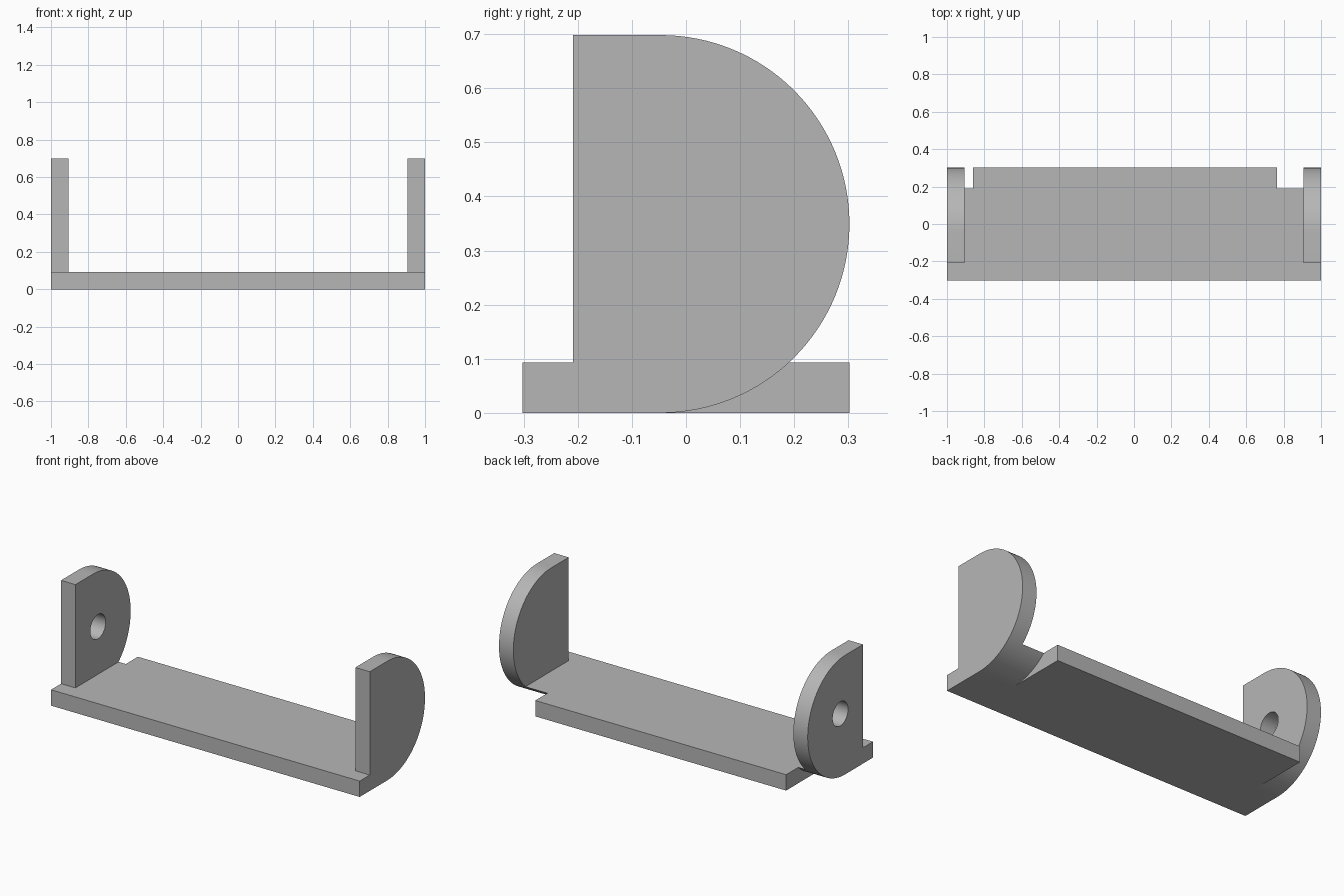
import bpy
import bmesh
from math import sin, cos, pi, radians

if "Cube" in bpy.data.objects:
    bpy.data.objects.remove(bpy.data.objects["Cube"], do_unlink=True)

T = 0.093            # plate and ear thickness
FRONT, BACK = -0.302, 0.302
HEIGHT = 0.698
R = HEIGHT / 2       # rounded back of the ears
ARC_Y = BACK - R
INNER = 1 - T        # inner faces of the ears

grey = bpy.data.materials.new("plain grey")
grey.use_nodes = True
grey.diffuse_color = (0.47, 0.47, 0.47, 1)
grey.node_tree.nodes["Principled BSDF"].inputs["Base Color"].default_value = grey.diffuse_color


def extrude_x(name, profile, x0, x1):
    """Solid made by sweeping a (y, z) outline from x0 to x1."""
    bm = bmesh.new()
    face = bm.faces.new([bm.verts.new((x0, y, z)) for y, z in profile])
    swept = bmesh.ops.extrude_face_region(bm, geom=[face])["geom"]
    verts = [g for g in swept if isinstance(g, bmesh.types.BMVert)]
    bmesh.ops.translate(bm, verts=verts, vec=(x1 - x0, 0, 0))
    bmesh.ops.recalc_face_normals(bm, faces=bm.faces)
    mesh = bpy.data.meshes.new(name)
    bm.to_mesh(mesh)
    bm.free()
    mesh.materials.append(grey)
    obj = bpy.data.objects.new(name, mesh)
    bpy.context.collection.objects.link(obj)
    return obj


def rect(y0, y1, z0, z1):
    return [(y0, z0), (y1, z0), (y1, z1), (y0, z1)]


def arc(cy, cz, r, start, end, n):
    return [(cy + r * cos(start + (end - start) * i / n),
             cz + r * sin(start + (end - start) * i / n)) for i in range(n + 1)]


def combine(target, tool, operation):
    mod = target.modifiers.new("combine", "BOOLEAN")
    mod.operation, mod.solver, mod.object = operation, "EXACT", tool
    bpy.context.view_layer.objects.active = target
    bpy.ops.object.modifier_apply(modifier=mod.name)
    bpy.data.objects.remove(tool, do_unlink=True)


# Side outline: front step, upright edge and rounded back, swept full width
outline = [(FRONT, 0)] + arc(ARC_Y, R, R, -pi / 2, pi / 2, 64)
outline += [(FRONT + T, HEIGHT), (FRONT + T, T), (FRONT, T)]
bracket = extrude_x("bracket", outline, -1, 1)

# Open space between the two ears
combine(bracket, extrude_x("gap_cutter", rect(-0.5, 0.5, T, 1), -INNER, INNER), "DIFFERENCE")

# Square back lip of the plate, stopping short of the ears
combine(bracket, extrude_x("back_lip", rect(-0.15, BACK, 0, T), -0.86, 0.765), "UNION")

# Pivot hole through one ear only
hole = arc(0, 4 * T, 0.071, 0, 2 * pi, 40)[:-1]
combine(bracket, extrude_x("hole_cutter", hole, -1.2, -0.8), "DIFFERENCE")

# Smooth curved faces, sharp edges
bpy.ops.object.select_all(action="DESELECT")
bracket.select_set(True)
bpy.context.view_layer.objects.active = bracket
bpy.ops.object.shade_smooth_by_angle(angle=radians(25))
